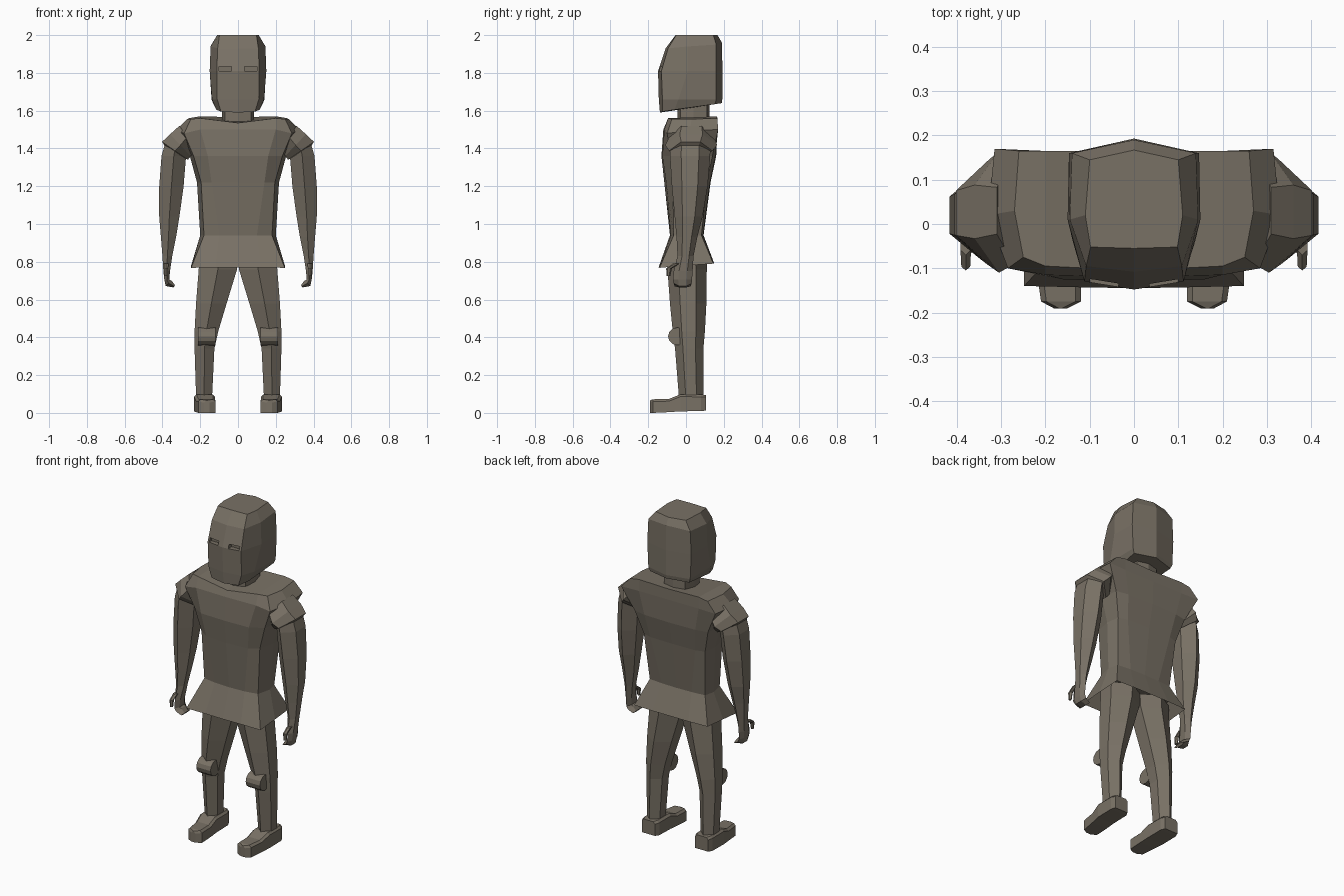
import bpy, bmesh, math

steel = bpy.data.materials.new("dull_steel")
steel.diffuse_color = (0.19, 0.165, 0.13, 1)


def finish(name, bm, mirror=False):
    bmesh.ops.recalc_face_normals(bm, faces=bm.faces)
    me = bpy.data.meshes.new(name)
    bm.to_mesh(me)
    bm.free()
    me.materials.append(steel)
    ob = bpy.data.objects.new(name, me)
    bpy.context.collection.objects.link(ob)
    if mirror:
        ob.modifiers.new("mirror", 'MIRROR')
    return ob


def loft(name, rings, symmetric=False):
    """Skin closed rings. Symmetric rings list the +x half from front to back;
    other rings are whole loops whose object is mirrored across x."""
    bm = bmesh.new()
    n = len(rings[0])
    loops = []
    for r in rings:
        pts = list(r)
        if symmetric:
            pts += [(-x, y, z) for x, y, z in reversed(r[1:-1])]
        loops.append([bm.verts.new(p) for p in pts])
    m = len(loops[0])
    for a, b in zip(loops, loops[1:]):
        for i in range(m):
            j = (i + 1) % m
            bm.faces.new((a[i], a[j], b[j], b[i]))
    for lp in (loops[0], loops[-1]):
        if not symmetric:
            bm.faces.new(lp)
            continue
        # cap in strips running from front to back
        for side in (1, -1):
            for i in range(n // 2):
                ids = [i, i + 1, n - 2 - i, n - 1 - i]
                vs = [lp[(side * k) % m] for k in ids]
                vs = list(dict.fromkeys(vs))
                if len(vs) > 2:
                    bm.faces.new(vs)
    return finish(name, bm, not symmetric)


def at(z, pts):
    return [(x, y, z) for x, y in pts]


def hexring(x0, x1, y0, y1, z, zin=None):
    """Six-sided limb section; zin is the height of its inner side."""
    zin = z if zin is None else zin
    c, q = (x0 + x1) / 2, (y1 - y0) * 0.28
    zc = (z + zin) / 2
    return [(c, y0, zc), (x1, y0 + q, z), (x1, y1 - q, z),
            (c, y1, zc), (x0, y1 - q, zin), (x0, y0 + q, zin)]


# helmet
helmet = loft("helmet", [
    [(0, -.138, 1.59), (.09, -.125, 1.595), (.115, -.06, 1.605), (.13, .155, 1.635), (0, .19, 1.64)],
    [(0, -.144, 1.66), (.11, -.125, 1.66), (.138, -.04, 1.66), (.14, .16, 1.66), (0, .192, 1.66)],
    [(0, -.148, 1.81), (.112, -.13, 1.81), (.15, .01, 1.81), (.147, .16, 1.81), (0, .193, 1.81)],
    [(0, -.108, 1.93), (.108, -.095, 1.93), (.145, .01, 1.94), (.14, .16, 1.95), (0, .19, 1.96)],
    [(0, -.055, 2), (.098, -.052, 2), (.11, .02, 2), (.1, .145, 2), (0, .167, 2)],
], True)

# eye slits
bm = bmesh.new()
for s in (1, -1):
    r = bmesh.ops.create_cube(bm, size=1)
    for v in r["verts"]:
        v.co = (s * .067 + v.co.x * .065, -.14 + v.co.y * .06, 1.822 + v.co.z * .024)
slits = finish("eye_slit_cutter", bm)
slits.hide_render = True
slits.hide_viewport = True
cut = helmet.modifiers.new("eye_slits", 'BOOLEAN')
cut.operation, cut.object, cut.solver = 'DIFFERENCE', slits, 'EXACT'

# neck
neck = [(0, -.045), (.07, -.03), (.085, .04), (.07, .11), (0, .125)]
loft("neck", [at(1.5, neck), at(1.68, neck)], True)

# chest, waist and flared skirt with a hollow underside
hem = [(0, -.145, .77), (.12, -.143, .77), (.248, -.14, .768), (.248, 0, .78),
       (.245, .145, .79), (.12, .15, .79), (0, .15, .79)]
loft("torso", [
    [(0, -.105, 1.535), (.2, -.095, 1.56), (.25, -.075, 1.555), (.27, .03, 1.555),
     (.26, .165, 1.56), (.2, .165, 1.57), (0, .165, 1.565)],
    [(0, -.12, 1.5), (.2, -.115, 1.5), (.285, -.1, 1.48), (.33, .02, 1.495),
     (.315, .17, 1.5), (.2, .165, 1.5), (0, .165, 1.5)],
    at(1.36, [(0, -.13), (.16, -.125), (.235, -.08), (.255, .03), (.245, .14), (.17, .155), (0, .16)]),
    at(1.22, [(0, -.115), (.14, -.105), (.195, -.07), (.217, .03), (.205, .11), (.15, .127), (0, .13)]),
    at(.94, [(0, -.085), (.1, -.08), (.18, -.065), (.2, .02), (.185, .082), (.1, .09), (0, .093)]),
    hem,
    [(x * .8, y * .7, .86) for x, y, z in hem],
], True)

# shoulder guards
loft("shoulder_guard", [
    hexring(.23, .31, -.09, .15, 1.52, 1.40),
    hexring(.25, .36, -.11, .165, 1.475, 1.36),
    hexring(.265, .402, -.09, .14, 1.435, 1.34),
    hexring(.285, .38, -.07, .11, 1.40, 1.36),
])

# arms
loft("arm", [
    hexring(.27, .385, -.085, .13, 1.43),
    hexring(.275, .405, -.085, .128, 1.36),
    hexring(.288, .417, -.075, .115, 1.2),
    hexring(.31, .417, -.06, .088, 1.04),
    hexring(.328, .408, -.05, .06, .93),
    hexring(.348, .4, -.045, .04, .83),
])

# hands with fingers curled inwards
loft("hand", [
    hexring(.348, .4, -.045, .04, .83),
    hexring(.36, .395, -.065, .035, .75),
    hexring(.364, .39, -.07, .032, .705),
    hexring(.352, .383, -.065, .03, .672, .7),
    hexring(.333, .342, -.06, .025, .664, .676),
])
loft("thumb", [
    hexring(.368, .392, -.07, -.03, .79, .79),
    hexring(.37, .39, -.105, -.075, .765),
    hexring(.372, .388, -.103, -.083, .725),
])

# legs
loft("leg", [
    hexring(.0, .205, -.1, .11, .84),
    hexring(.005, .208, -.098, .11, .76),
    hexring(.06, .222, -.085, .108, .58),
    hexring(.105, .23, -.07, .1, .43),
    hexring(.125, .23, -.058, .092, .34),
    hexring(.137, .222, -.038, .092, .09),
])

# knee rolls
knee = []
for x in (.118, .213):
    knee.append([(x, -.045 + .05 * math.cos(a), .405 + .047 * math.sin(a))
                 for a in [math.tau * k / 12 for k in range(12)]])
loft("knee_roll", knee)

# feet: heel block sloping down to a wedge toe
def foot_section(y, x0, x1, bottom, top):
    c = .012
    return [(x0, y, bottom), (x1, y, bottom), (x1, y, top - c),
            (x1 - c, y, top), (x0 + c, y, top), (x0, y, top - c)]


foot = loft("foot", [
    foot_section(.105, .135, .222, .012, .095),
    foot_section(.08, .123, .232, .01, .097),
    foot_section(-.03, .122, .232, .008, .098),
    foot_section(-.09, .12, .222, .004, .074),
    foot_section(-.175, .12, .21, 0, .072),
    foot_section(-.191, .152, .18, 0, .066),
])
